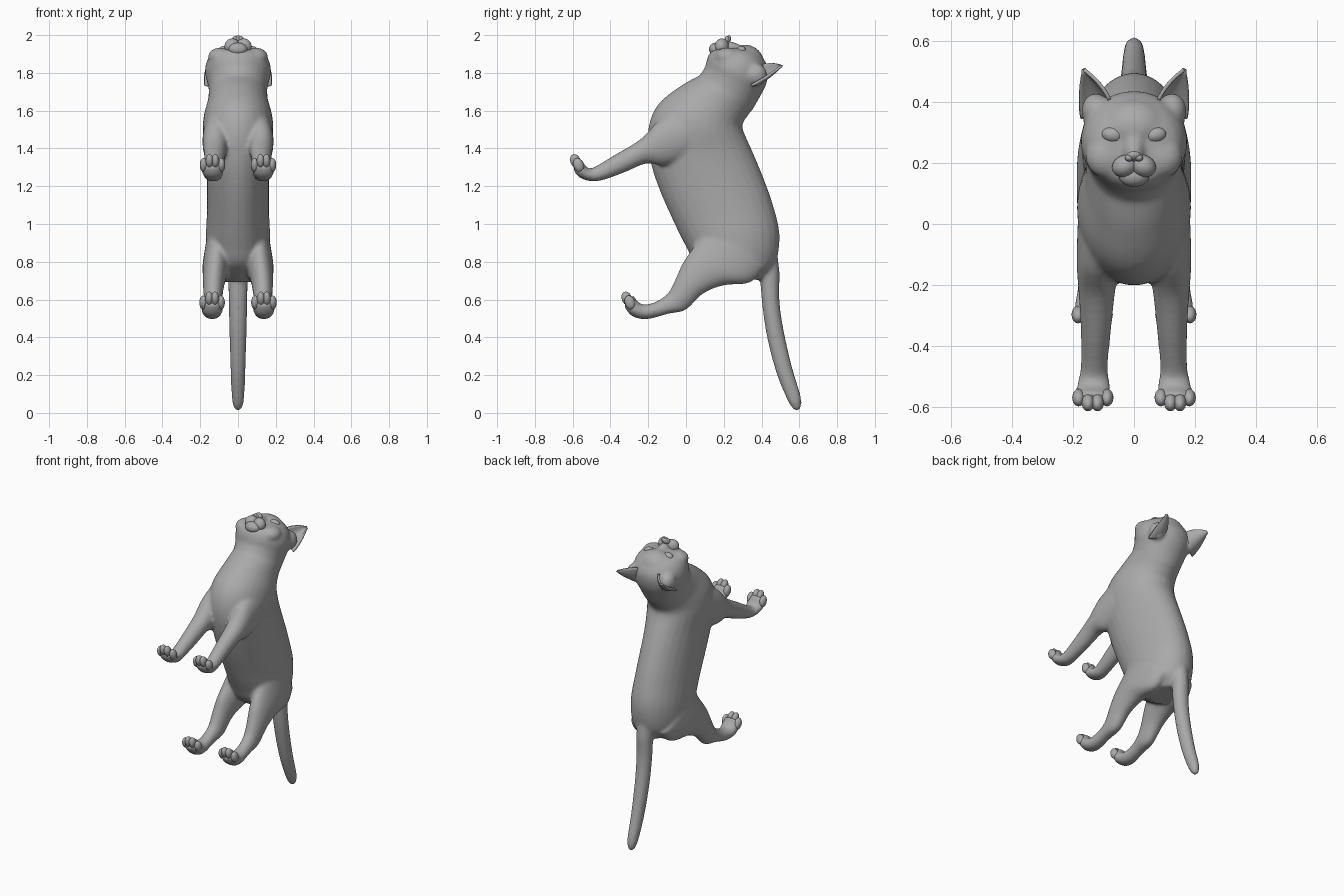
import bpy, bmesh, math
from mathutils import Vector, Matrix

cube = bpy.data.objects.get("Cube")
if cube:
    bpy.data.objects.remove(cube, do_unlink=True)

grey = bpy.data.materials.new("plain grey")
grey.use_nodes = True
COLOUR = (0.4, 0.4, 0.4, 1)
grey.diffuse_color = COLOUR
grey.node_tree.nodes["Principled BSDF"].inputs["Base Color"].default_value = COLOUR


def finish(bm, name):
    bmesh.ops.recalc_face_normals(bm, faces=bm.faces)
    mesh = bpy.data.meshes.new(name)
    bm.to_mesh(mesh)
    bm.free()
    mesh.materials.append(grey)
    mesh.shade_smooth()
    obj = bpy.data.objects.new(name, mesh)
    bpy.context.collection.objects.link(obj)
    return obj


def smooth_rows(rows, steps=5):
    # Catmull-Rom interpolation between section rows
    rows = [Vector(r) for r in rows]
    ext = [rows[0]] + rows + [rows[-1]]
    out = []
    for a, b, c, d in zip(ext, ext[1:], ext[2:], ext[3:]):
        for i in range(steps):
            t = i / steps
            out.append(b + 0.5 * t * ((c - a) + t * ((2 * a - 5 * b + 4 * c - d)
                                                  + t * (3 * (b - c) + d - a))))
    return out + [rows[-1]]


def loft(bm, rows, side=1, n=28):
    # each row: one edge (y, z), opposite edge (y, z), centre x, half width
    rings = []
    for y0, z0, y1, z1, x, w in smooth_rows(rows):
        ring = []
        for k in range(n):
            a = math.tau * k / n
            c = 0.5 + 0.5 * math.cos(a)
            ring.append(bm.verts.new((side * (x + w * math.sin(a)),
                                      y1 + (y0 - y1) * c, z1 + (z0 - z1) * c)))
        rings.append(ring)
    for p, q in zip(rings, rings[1:]):
        for k in range(n):
            bm.faces.new((p[k], p[k - 1], q[k - 1], q[k]))
    bm.faces.new(rings[0])
    bm.faces.new(rings[-1])


def blob(bm, centre, radii, tilt=0.0, yaw=0.0):
    m = (Matrix.Translation(centre) @ Matrix.Rotation(yaw, 4, 'Z')
         @ Matrix.Rotation(tilt, 4, 'X') @ Matrix.Diagonal((*radii, 1)))
    bmesh.ops.create_uvsphere(bm, u_segments=24, v_segments=14, radius=1, matrix=m)


TORSO = [(.20, .69, .41, .71, 0, .09), (.06, .78, .475, .79, 0, .155),
         (0, .88, .495, .95, 0, .17), (-.06, 1.0, .455, 1.12, 0, .165),
         (-.14, 1.18, .40, 1.27, 0, .165), (-.19, 1.34, .345, 1.40, 0, .172),
         (-.20, 1.5, .305, 1.49, 0, .187), (-.15, 1.63, .30, 1.53, 0, .18),
         (-.03, 1.73, .325, 1.57, 0, .16), (.07, 1.785, .36, 1.62, 0, .155)]
HEAD = [(.06, 1.77, .35, 1.60, 0, .15), (.10, 1.83, .39, 1.67, 0, .162),
        (.11, 1.87, .425, 1.74, 0, .175), (.125, 1.905, .435, 1.82, 0, .165),
        (.15, 1.925, .40, 1.89, 0, .135), (.19, 1.93, .34, 1.935, 0, .085)]
FRONT_LEG = [(0, 1.62, .02, 1.34, .11, .075), (-.14, 1.55, -.12, 1.31, .12, .068),
             (-.24, 1.45, -.21, 1.32, .122, .06), (-.38, 1.365, -.32, 1.275, .125, .05),
             (-.49, 1.30, -.43, 1.235, .13, .045), (-.525, 1.30, -.50, 1.225, .132, .052),
             (-.545, 1.33, -.57, 1.25, .135, .06), (-.555, 1.35, -.60, 1.30, .135, .055)]
HIND_LEG = [(.12, 1.0, .42, .77, .10, .07), (.04, .88, .34, .69, .112, .075),
            (-.02, .79, .20, .675, .122, .065), (-.06, .70, .09, .63, .13, .055),
            (-.10, .63, 0, .545, .132, .047), (-.17, .585, -.09, .525, .135, .043),
            (-.23, .575, -.21, .495, .137, .05), (-.265, .60, -.29, .515, .137, .06),
            (-.275, .625, -.33, .57, .137, .055)]
TAIL = [(.36, .84, .48, .86, 0, .05), (.39, .72, .495, .75, 0, .052),
        (.40, .6, .495, .6, 0, .05), (.425, .42, .515, .45, 0, .046),
        (.475, .22, .56, .25, 0, .04), (.54, .06, .61, .08, 0, .032),
        (.575, .01, .605, .015, 0, .015)]

# body with limbs and tail, fused into one skin
bm = bmesh.new()
loft(bm, TORSO)
loft(bm, HEAD)
loft(bm, TAIL)
blob(bm, (0, .245, 1.93), (.034, .06, .035), -.35)      # nose bridge
blob(bm, (0, .33, 1.88), (.10, .085, .065), -.5)        # forehead
for s in (-1, 1):
    loft(bm, FRONT_LEG, s)
    loft(bm, HIND_LEG, s)
    blob(bm, (s * .09, .22, 1.885), (.07, .07, .05))    # cheek
    blob(bm, (s * .125, .37, 1.79), (.048, .06, .06))   # ear root
body = finish(bm, "body")
remesh = body.modifiers.new("fuse", 'REMESH')
remesh.mode = 'VOXEL'
remesh.voxel_size = 0.009
remesh.use_smooth_shade = True
relax = body.modifiers.new("relax", 'SMOOTH')
relax.factor = 0.5
relax.iterations = 14

# muzzle, chin and nose
bm = bmesh.new()
for s in (-1, 1):
    blob(bm, (s * .03, .19, 1.94), (.043, .036, .042), 0, s * -.4)
finish(bm, "muzzle")
bm = bmesh.new()
blob(bm, (0, .158, 1.925), (.05, .036, .035))
finish(bm, "chin")
bm = bmesh.new()
blob(bm, (0, .222, 1.975), (.025, .015, .024), -.4)
for s in (-1, 1):
    blob(bm, (s * .016, .217, 1.978), (.014, .012, .017))
finish(bm, "nose")

for s, label in ((1, "left"), (-1, "right")):
    # eye
    bm = bmesh.new()
    blob(bm, (s * .07, .292, 1.917), (.036, .026, .026), -.3, s * .15)
    finish(bm, label + "_eye")

    # toes on each paw
    for paw, x, y, z in (("front", .135, -.585, 1.325), ("hind", .137, -.313, .597)):
        bm = bmesh.new()
        for i in (-1.5, -.5, .5, 1.5):
            drop = .016 * (abs(i) - .5)
            blob(bm, (s * (x + i * .031), y + drop, z + .008 - drop * 1.3),
                 (.021, .027, .038), .35)
        finish(bm, label + "_" + paw + "_toes")

    # ear: a curled sheet narrowing to its tip
    base, tip = Vector((.127, .375, 1.79)), Vector((.166, .505, 1.838))
    across = Vector((.047, -.03, -.055))
    back = (tip - base).cross(across).normalized()
    bm = bmesh.new()
    rows = []
    for j in range(13):
        v = j / 12
        w = max(.06, (1 - v ** 1.5) ** .9)
        row = []
        for i in range(15):
            u = i / 7 - 1
            p = base.lerp(tip, v) + across * u * w + back * (1 - u * u) * .045 * w
            row.append(bm.verts.new((s * p.x, p.y, p.z)))
        rows.append(row)
    for p, q in zip(rows, rows[1:]):
        for i in range(14):
            bm.faces.new((p[i], p[i + 1], q[i + 1], q[i]))
    ear = finish(bm, label + "_ear")
    shell = ear.modifiers.new("thickness", 'SOLIDIFY')
    shell.thickness = 0.012
    shell.offset = 0
